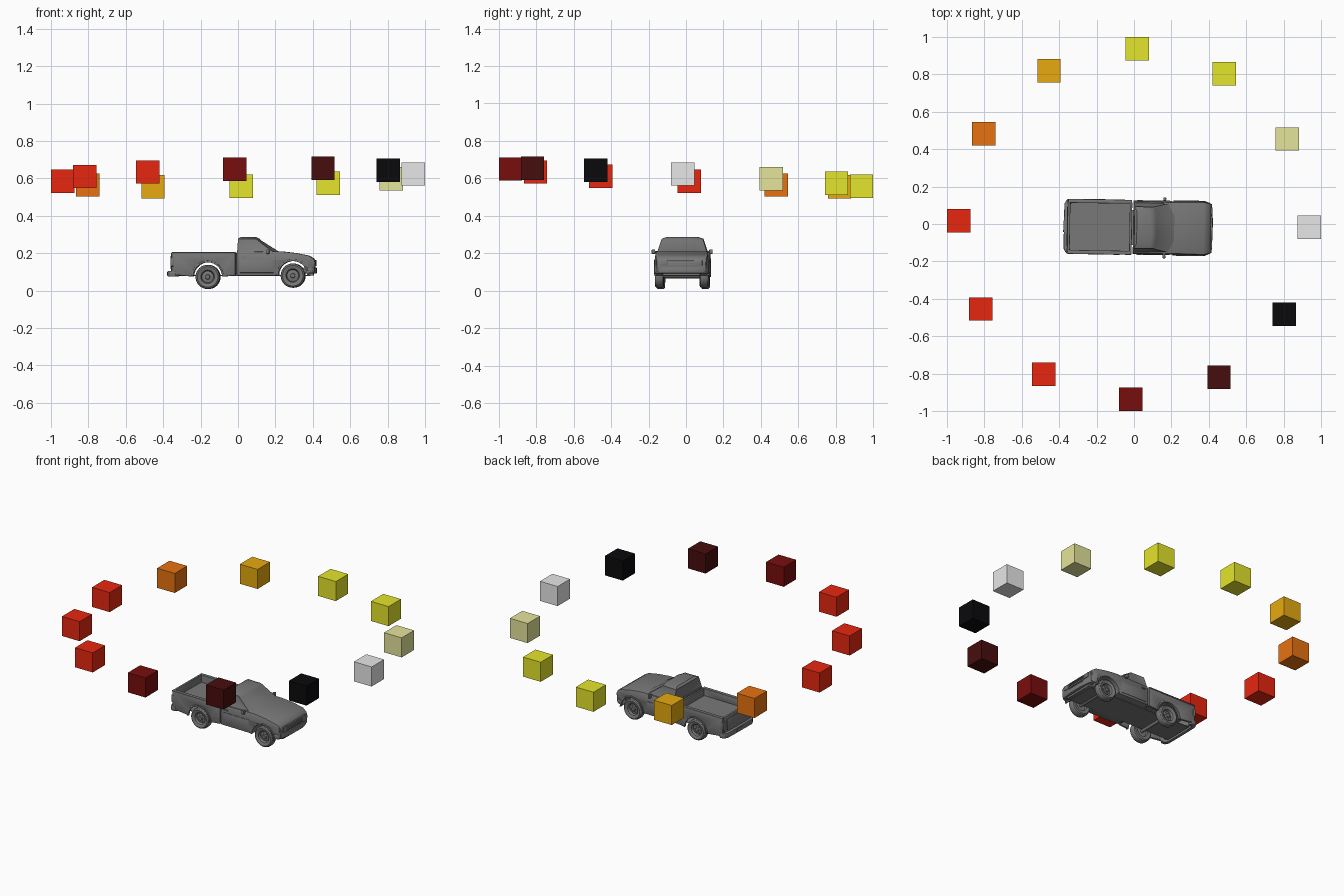
import bpy, bmesh, math
from mathutils import Matrix, Vector

old = bpy.data.objects.get("Cube")
if old:
    bpy.data.objects.remove(old)


def material(name, r, g, b):
    m = bpy.data.materials.new(name)
    m.use_nodes = True
    m.diffuse_color = (r, g, b, 1)
    m.node_tree.nodes["Principled BSDF"].inputs["Base Color"].default_value = (r, g, b, 1)
    return m


grey = material("truck grey", .19, .19, .19)
white = material("white", .8, .8, .8)
olive = material("pale olive", .78, .78, .33)
yellow = material("yellow", .78, .78, .025)
mustard = material("mustard", .8, .4, .005)
orange = material("orange", .8, .17, .005)
red = material("red", .8, .02, .005)
maroon = material("dark red", .19, .004, .004)
deep = material("deep maroon", .064, .004, .004)
black = material("black", .003, .003, .004)

# The truck stands slightly turned and off centre
MID = Vector((.0225, 0, 0))
PLACE = (Matrix.Translation(MID + Vector((0, -.0185, 0)))
         @ Matrix.Rotation(-.016, 4, 'Z') @ Matrix.Translation(-MID))


def finish(name, bm, bevel=0, mat=grey, place=PLACE):
    bmesh.ops.recalc_face_normals(bm, faces=bm.faces)
    if bevel:
        edges = [e for e in bm.edges if e.is_manifold and e.calc_face_angle() > .7]
        bmesh.ops.bevel(bm, geom=edges, offset=bevel, segments=2, profile=.5,
                        affect='EDGES', clamp_overlap=True)
    mesh = bpy.data.meshes.new(name)
    bm.to_mesh(mesh)
    bm.free()
    mesh.materials.append(mat)
    ob = bpy.data.objects.new(name, mesh)
    bpy.context.collection.objects.link(ob)
    ob.matrix_world = place
    return ob


def prism(pts, lo, hi, plane='xz'):
    """Extrude an outline between lo and hi along the remaining axis."""
    bm = bmesh.new()
    put = (lambda a, b, c: (a, c, b)) if plane == 'xz' else (lambda a, b, c: (a, b, c))
    face = bm.faces.new([bm.verts.new(put(a, b, lo)) for a, b in pts])
    ext = bmesh.ops.extrude_face_region(bm, geom=[face])
    shift = Vector(put(0, 0, hi - lo))
    for v in ext['geom']:
        if isinstance(v, bmesh.types.BMVert):
            v.co += shift
    return bm


def box(name, x0, x1, y0, y1, z0, z1, bevel=.003):
    return finish(name, prism([(x0, z0), (x1, z0), (x1, z1), (x0, z1)], y0, y1), bevel)


def arc(cx, cz, r, start=180, end=0, n=14):
    angles = [math.radians(start + (end - start) * i / n) for i in range(n + 1)]
    return [(cx + r * math.cos(a), cz + r * math.sin(a)) for a in angles]


SIDES = (("left", 1), ("right", -1))
REAR, FRONT = (-.16, .074), (.295, .081)
ARCH = .078

# Cab lower body, fenders and hood in one outline
outline = [(-.005, .081)] + arc(*FRONT, ARCH) + [
    (.385, .092), (.410, .10), (.416, .15), (.405, .172), (.38, .187),
    (.31, .201), (.23, .210), (-.005, .206)]
bm = prism(outline, -.143, .143)
for co, no in (((.375, 0, 0), (1, 0, 0)), ((0, 0, .165), (0, 0, 1))):
    bmesh.ops.bisect_plane(bm, geom=bm.verts[:] + bm.edges[:] + bm.faces[:],
                           plane_co=co, plane_no=no)
for v in bm.verts:
    v.co.y *= 1 - max(0, v.co.x - .375) * 2.2
    v.co.y *= 1 - max(0, v.co.z - .165) * .9
finish("cab_body_and_hood", bm, .006)

# Cab top with sunken windows
base = [(-.003, .137), (.200, .135), (.235, .07)]
roof = [(.002, .112), (.098, .110), (.115, .06)]
crown = [(.015, .085), (.085, .085), (.095, .05)]
bm = bmesh.new()
rings = []
for half, z in ((base, .200), (roof, .277), (crown, .286)):
    loop = half + [(x, -y) for x, y in reversed(half)]
    rings.append([bm.verts.new((x, y, z)) for x, y in loop])
for low, high in zip(rings, rings[1:]):
    for i in range(6):
        j = (i + 1) % 6
        bm.faces.new((low[i], low[j], high[j], high[i]))
bm.faces.new(rings[-1])
bm.faces.new(rings[0][::-1])
bmesh.ops.recalc_face_normals(bm, faces=bm.faces)
walls = [f for f in bm.faces if f.calc_center_median().z < .26 and f.normal.z > -.5]
shield = [f for f in walls if f.normal.x > .3]
bmesh.ops.inset_region(bm, faces=shield, thickness=.010, depth=-.003, use_even_offset=True)
for f in walls:
    if f not in shield:
        bmesh.ops.inset_region(bm, faces=[f], thickness=.011, depth=-.003)
finish("cab_top", bm)

# Cargo bed
bed = [(-.353, .086)] + arc(*REAR, ARCH) + [(-.012, .081), (-.012, .201), (-.353, .201)]
for side, s in SIDES:
    lo, hi = sorted((s * .129, s * .144))
    finish("bed_side_" + side, prism(bed, lo, hi), .004)
    lo, hi = sorted((s * .126, s * .147))
    box("bed_rail_" + side, -.354, -.012, lo, hi, .197, .205)
box("bed_floor", -.348, -.014, -.132, .132, .151, .156, 0)
box("bed_front_wall", -.024, -.011, -.135, .135, .085, .203)
box("tailgate", -.356, -.342, -.132, .132, .09, .203)
box("tailgate_panel", -.359, -.352, -.105, .105, .115, .185)
box("underbody", -.345, .385, -.094, .094, .078, .083, 0)


# Bumpers wrap around the corners
def bumper(name, half, depth, z0, z1):
    outer = half + [(x, -y) for x, y in reversed(half)]
    inner = [(x - depth, y * .86) for x, y in reversed(outer)]
    finish(name, prism(outer + inner, z0, z1, 'xy'), .004)


bumper("front_bumper", [(.378, .146), (.402, .138), (.414, .11), (.421, .05)], .03, .092, .124)
bumper("rear_bumper", [(-.335, .146), (-.362, .143), (-.374, .12), (-.375, .05)], -.02, .074, .106)
box("rear_plate_holder", -.378, -.37, -.03, .03, .08, .10, .001)

# Grille and front valance
for i in range(3):
    z = .132 + i * .012
    box(f"grille_bar_{i + 1}", .405, .419, -.068, .068, z, z + .006, .0015)
box("front_valance", .37, .405, -.10, .10, .08, .095)

for side, s in SIDES:
    def pair(name, x0, x1, y0, y1, z0, z1, bevel=.002):
        lo, hi = sorted((s * y0, s * y1))
        box(name + "_" + side, x0, x1, lo, hi, z0, z1, bevel)

    # Lights, doors and mirrors
    pair("headlight", .395, .418, .072, .112, .134, .163)
    pair("corner_lamp", .378, .408, .112, .136, .136, .162)
    pair("tail_light", -.358, -.34, .118, .146, .13, .175)
    pair("door_panel", .012, .192, .139, .1455, .095, .164)
    pair("door_handle", .018, .042, .136, .147, .177, .184, .001)
    pair("mirror_arm", .158, .168, .125, .150, .205, .211, .001)
    pair("mirror", .154, .170, .144, .163, .196, .220, .004)

    for end, (cx, cz) in (("front", FRONT), ("rear", REAR)):
        # Raised lip round each wheel opening
        lip = arc(cx, cz, ARCH + .008) + arc(cx, cz, ARCH - .001, 0, 180)
        lo, hi = sorted((s * .134, s * .148))
        finish(f"{end}_arch_lip_{side}", prism(lip, lo, hi), .002)

        # Wheel turned from a half section, with a dished rim
        section = [(0, .016), (.011, .016), (.013, .008), (.031, .004), (.036, .018),
                   (.041, .021), (.055, .024), (.062, .019), (.065, .011), (.065, -.011),
                   (.062, -.019), (.055, -.023), (.036, -.021), (.032, -.010), (0, -.010)]
        bm = bmesh.new()
        verts = [bm.verts.new((r, s * y, 0)) for r, y in section]
        edges = [bm.edges.new(p) for p in zip(verts, verts[1:])]
        bmesh.ops.spin(bm, geom=verts + edges, cent=(0, 0, 0), axis=(0, 1, 0),
                       angle=math.tau, steps=32)
        bmesh.ops.remove_doubles(bm, verts=bm.verts, dist=.0002)
        for k in range(6):
            a = math.tau * k / 6
            spot = Matrix.Translation((.021 * math.cos(a), s * .007, .021 * math.sin(a)))
            bmesh.ops.create_cone(bm, cap_ends=True, segments=6, radius1=.004, radius2=.004,
                                  depth=.006, matrix=spot @ Matrix.Rotation(math.pi / 2, 4, 'X'))
        wheel_at = Matrix.Translation((cx, s * .119, cz - .001))
        finish(f"{end}_wheel_{side}", bm, place=PLACE @ wheel_at)

# Axles
for end, (cx, cz) in (("front", FRONT), ("rear", REAR)):
    bm = bmesh.new()
    bmesh.ops.create_cone(bm, cap_ends=True, segments=12, radius1=.01, radius2=.01, depth=.23,
                          matrix=Matrix.Rotation(math.pi / 2, 4, 'X'))
    finish(end + "_axle", bm, place=PLACE @ Matrix.Translation((cx, 0, cz)))

# Smooth shading with sharp edges kept on the truck
bpy.ops.object.select_all(action='DESELECT')
for ob in bpy.context.collection.objects:
    if ob.type == 'MESH':
        ob.select_set(True)
        bpy.context.view_layer.objects.active = ob
bpy.ops.object.shade_smooth_by_angle(angle=math.radians(32))

# Tilted ring of twelve floating cubes
ring = [white, olive, yellow, yellow, mustard, orange, red, red, red, maroon, deep, black]
for i, mat in enumerate(ring):
    a = math.radians(30 * i - 1)
    spot = (.9375 * math.cos(a), .9375 * math.sin(a),
            .604 + .0185 * math.cos(a) - .046 * math.sin(a))
    bm = bmesh.new()
    bmesh.ops.create_cube(bm, size=.125)
    finish(f"ring_cube_{i + 1}", bm, mat=mat, place=Matrix.Translation(spot))
